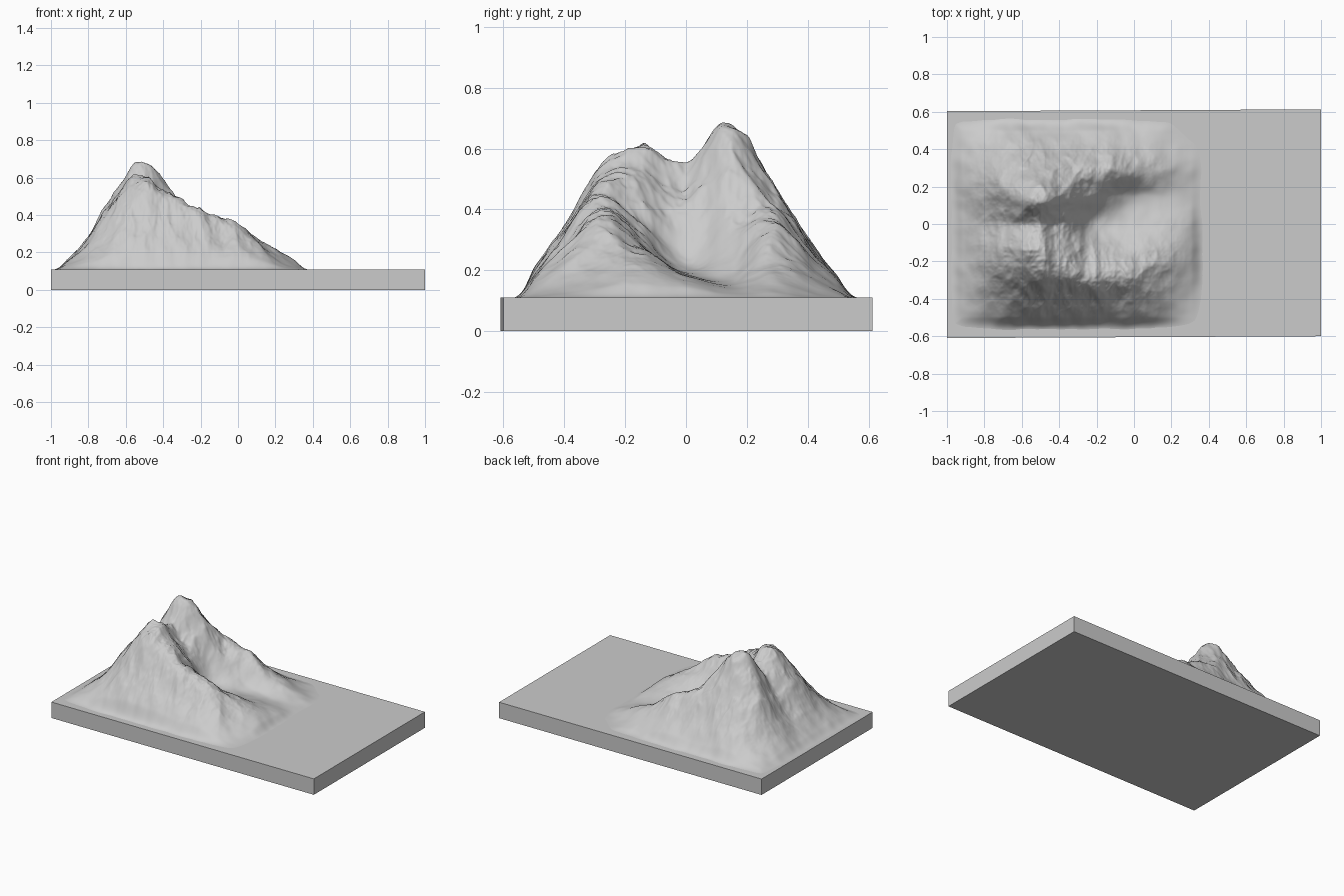
import bpy, bmesh, math
from mathutils import Vector, noise

if "Cube" in bpy.data.objects:
    bpy.data.objects.remove(bpy.data.objects["Cube"])

BASE = 0.11
X0, X1, Y0, Y1 = -1.0, 0.39, -0.58, 0.58

# coarse relief above the slab in hundredths: rows run south to north, columns west to east
RELIEF = [
    [0, 0, 0, 0, 0, 0, 0, 0, 0, 0],
    [0, 5, 12, 17, 17, 16, 14, 10, 3, 0],
    [0, 10, 26, 40, 40, 32, 27, 18, 7, 0],
    [0, 11, 32, 49, 39, 24, 18, 15, 9, 0],
    [0, 9, 27, 43, 32, 12, 8.5, 7.5, 6, 0],
    [0, 13, 35, 56, 44, 22, 9, 5, 3, 0],
    [0, 10, 26, 36, 33, 27, 20, 11, 4, 0],
    [0, 5, 12, 15, 14, 12, 9, 5, 1, 0],
    [0, 0, 0, 0, 0, 0, 0, 0, 0, 0],
]


def spline(p, t):
    """Catmull-Rom through evenly spaced values, t in 0..1."""
    n = len(p) - 1
    f = min(max(t, 0), 1) * n
    i = min(int(f), n - 1)
    f -= i
    a, b, c, d = (p[min(max(k, 0), n)] for k in (i - 1, i, i + 1, i + 2))
    return b + 0.5 * f * (c - a + f * (2*a - 5*b + 4*c - d + f * (3*(b - c) + d - a)))


def smooth(t):
    t = min(max(t, 0), 1)
    return t * t * (3 - 2 * t)


def relief(x, y):
    u, v = (x - X0) / (X1 - X0), (y - Y0) / (Y1 - Y0)
    return spline([spline(row, u) for row in RELIEF], v) / 100


def height(x, y):
    # bend the ground plan so ridges and gullies wander
    q = Vector((x * 5, y * 5, 3.1))
    wx = x + 0.022 * noise.noise(q) + 0.009 * noise.noise(q * 3)
    wy = y + 0.022 * noise.noise(q + Vector((9, 4, 2))) + 0.009 * noise.noise(q * 3 + Vector((5, 1, 7)))
    h = relief(wx, wy)
    # rocky crests on high ground, downhill streaks on the flanks
    bowl = math.exp(-((x + 0.02) / 0.24) ** 2 - ((y - 0.05) / 0.17) ** 2)
    rough = smooth(h / 0.3) * (1 - 0.8 * bowl)
    amp, f = 0.034, 6.0
    for k in range(5):
        p = Vector((x * f, y * f * 0.75, k * 2.7))
        h += rough * amp * (0.45 - 1.6 * abs(noise.noise(p)))
        amp *= 0.5
        f *= 2.0
    edge = min(x - X0, X1 - x, y - Y0, Y1 - y)
    return max(h, 0) * smooth(edge / 0.09 + 0.05)


def make_object(name, bm):
    me = bpy.data.meshes.new(name)
    bm.to_mesh(me)
    bm.free()
    ob = bpy.data.objects.new(name, me)
    bpy.context.collection.objects.link(ob)
    return ob


# base slab, its long sides very slightly out of square
bm = bmesh.new()
bmesh.ops.create_cube(bm, size=2)
for v in bm.verts:
    v.co.y = (-0.61 if v.co.x < 0 else -0.60) if v.co.y < 0 else (0.603 if v.co.x < 0 else 0.613)
    v.co.z = 0 if v.co.z < 0 else BASE
make_object("base_slab", bm)

# mountain height field
bm = bmesh.new()
NX, NY = 230, 200
rows = []
for j in range(NY + 1):
    y = Y0 + (Y1 - Y0) * j / NY
    rows.append([])
    for i in range(NX + 1):
        x = X0 + (X1 - X0) * i / NX
        rows[-1].append(bm.verts.new((x, y, BASE - 0.002 + height(x, y))))
for j in range(NY):
    for i in range(NX):
        quad = (rows[j][i], rows[j][i+1], rows[j+1][i+1], rows[j+1][i])
        if max(v.co.z for v in quad) > BASE:
            bm.faces.new(quad).smooth = True
bmesh.ops.delete(bm, geom=[v for v in bm.verts if not v.link_faces], context='VERTS')
make_object("mountain", bm)
